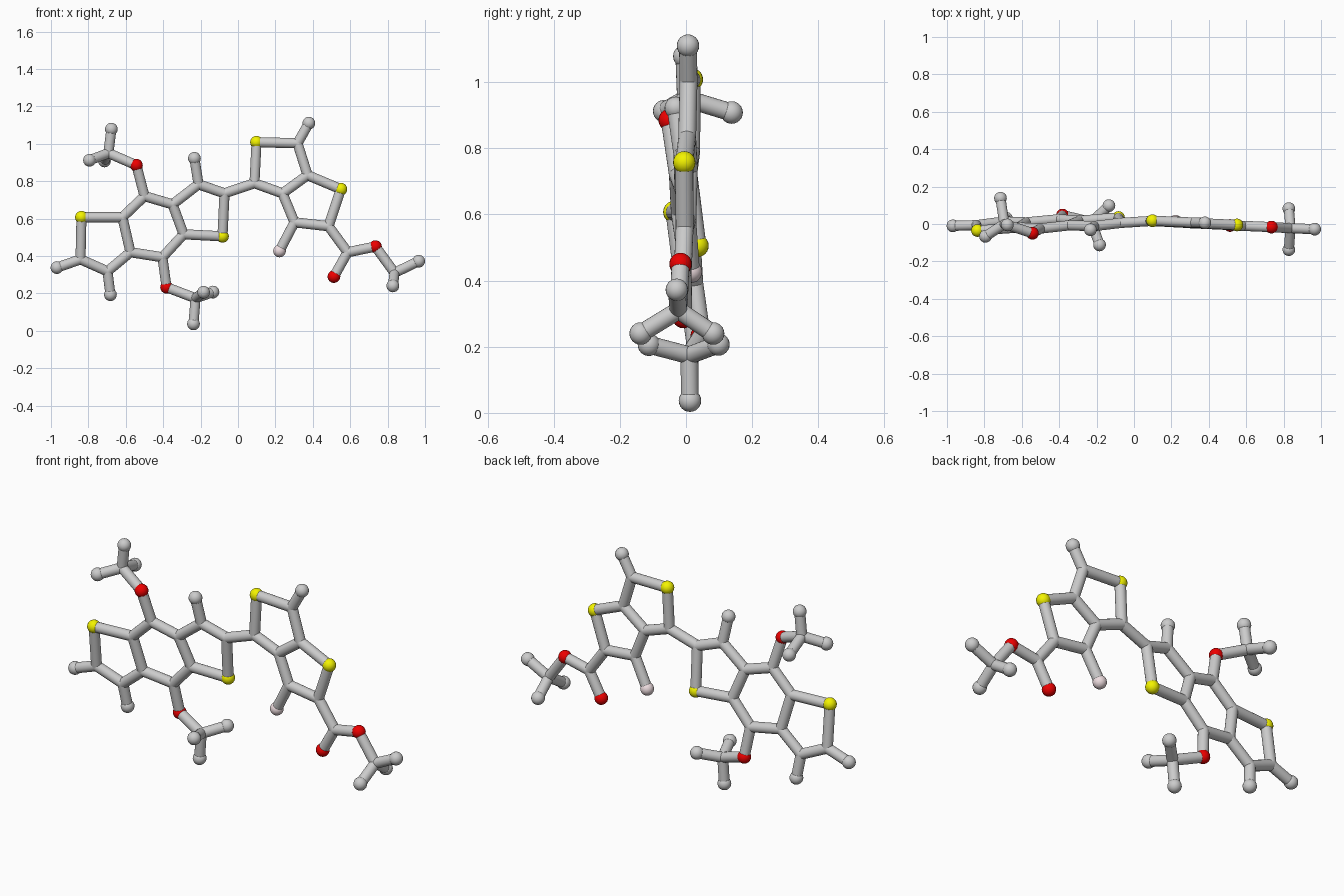
import bpy
from mathutils import Vector

if "Cube" in bpy.data.objects:
    bpy.data.objects.remove(bpy.data.objects["Cube"])

BOND_R, BALL_R = 0.027, 0.034


def material(name, rgb):
    m = bpy.data.materials.new(name)
    m.diffuse_color = (*rgb, 1)
    m.use_nodes = True
    m.node_tree.nodes["Principled BSDF"].inputs["Base Color"].default_value = m.diffuse_color
    return m


MATS = {"S": material("sulfur_yellow", (0.9, 0.9, 0.0)),
        "O": material("oxygen_red", (0.85, 0.0, 0.0)),
        "F": material("fluorine_pink", (0.85, 0.72, 0.74))}
NAMES = {"S": "sulfur_ball", "O": "oxygen_ball", "F": "fluorine_ball",
         "C": "carbon_joint", "H": "hydrogen_ball"}


# Gentle tilts of the two flat ring systems
def left_plane(x, z):
    return 0.075 * (x + 0.45) - 0.13 * (z - 0.56)


def right_plane(x, z):
    return 0.012 - 0.045 * x + 0.01 * z


# Atoms as x, z and an optional y; first letter of the key is the element
left_atoms = {
    "S1": (-.837, .607), "C1": (-.842, .382), "H1": (-.968, .338),
    "C2": (-.698, .318), "H2": (-.682, .193), "C3": (-.575, .42),
    "C4": (-.618, .607), "C5": (-.50, .72), "C6": (-.35, .676),
    "C7": (-.291, .516), "C8": (-.404, .393), "C9": (-.211, .783),
    "H9": (-.233, .922), "C10": (-.072, .735), "S2": (-.083, .505),
    "O1": (-.543, .885), "O2": (-.382, .233)}
methoxy_atoms = {
    "C11": (-.693, .95, 0), "H11": (-.677, 1.078, -.005),
    "H12": (-.794, .912, -.066), "H13": (-.714, .908, .138),
    "C12": (-.227, .174, .01), "H14": (-.238, .037, .012),
    "H15": (-.184, .206, -.112), "H16": (-.134, .207, .098)}
right_atoms = {
    "C20": (.088, .789), "S3": (.099, 1.008), "C21": (.318, 1.003),
    "H21": (.379, 1.11), "C22": (.372, .832), "C23": (.238, .735),
    "S4": (.55, .757), "C24": (.484, .559), "C25": (.302, .58),
    "F1": (.222, .427, .015)}
ester_atoms = {
    "C26": (.586, .42), "O3": (.513, .29), "O4": (.735, .45),
    "C27": (.837, .31), "H27": (.966, .372),
    "H28": (.828, .24, -.137), "H29": (.828, .24, .082)}

# Bond chains
chains = [
    "S1 C1 C2 C3 C4 S1", "C1 H1", "C2 H2",
    "C4 C5 C6 C7 C8 C3", "C6 C9 C10 S2 C7", "C9 H9",
    "C5 O1 C11 H11", "H12 C11 H13", "C8 O2 C12 H14", "H15 C12 H16",
    "C10 C20 S3 C21 C22 C23 C20", "C21 H21",
    "C22 S4 C24 C25 C23", "C25 F1",
    "C24 C26 O3", "C26 O4 C27 H27", "H28 C27 H29"]


def ball(key, pos):
    kind = key[0]
    r = BOND_R if kind == "C" else BALL_R
    bpy.ops.mesh.primitive_uv_sphere_add(segments=20, ring_count=12, radius=r, location=pos)
    ob = bpy.context.object
    ob.name = NAMES[kind]
    if kind in MATS:
        ob.data.materials.append(MATS[kind])
    bpy.ops.object.shade_smooth()


def bond(a, b):
    d = b - a
    bpy.ops.mesh.primitive_cylinder_add(vertices=20, radius=BOND_R, depth=d.length,
                                        location=(a + b) / 2,
                                        rotation=d.to_track_quat('Z', 'Y').to_euler())
    bpy.context.object.name = "bond_rod"
    bpy.ops.object.shade_smooth_by_angle()


# Atom balls
pos = {}
for group, plane in ((left_atoms, left_plane), (methoxy_atoms, left_plane),
                     (right_atoms, right_plane), (ester_atoms, right_plane)):
    for key, (x, z, *y) in group.items():
        pos[key] = Vector((x, y[0] if y else plane(x, z), z))
        ball(key, pos[key])

# Bond rods
for chain in chains:
    keys = chain.split()
    for a, b in zip(keys, keys[1:]):
        bond(pos[a], pos[b])
